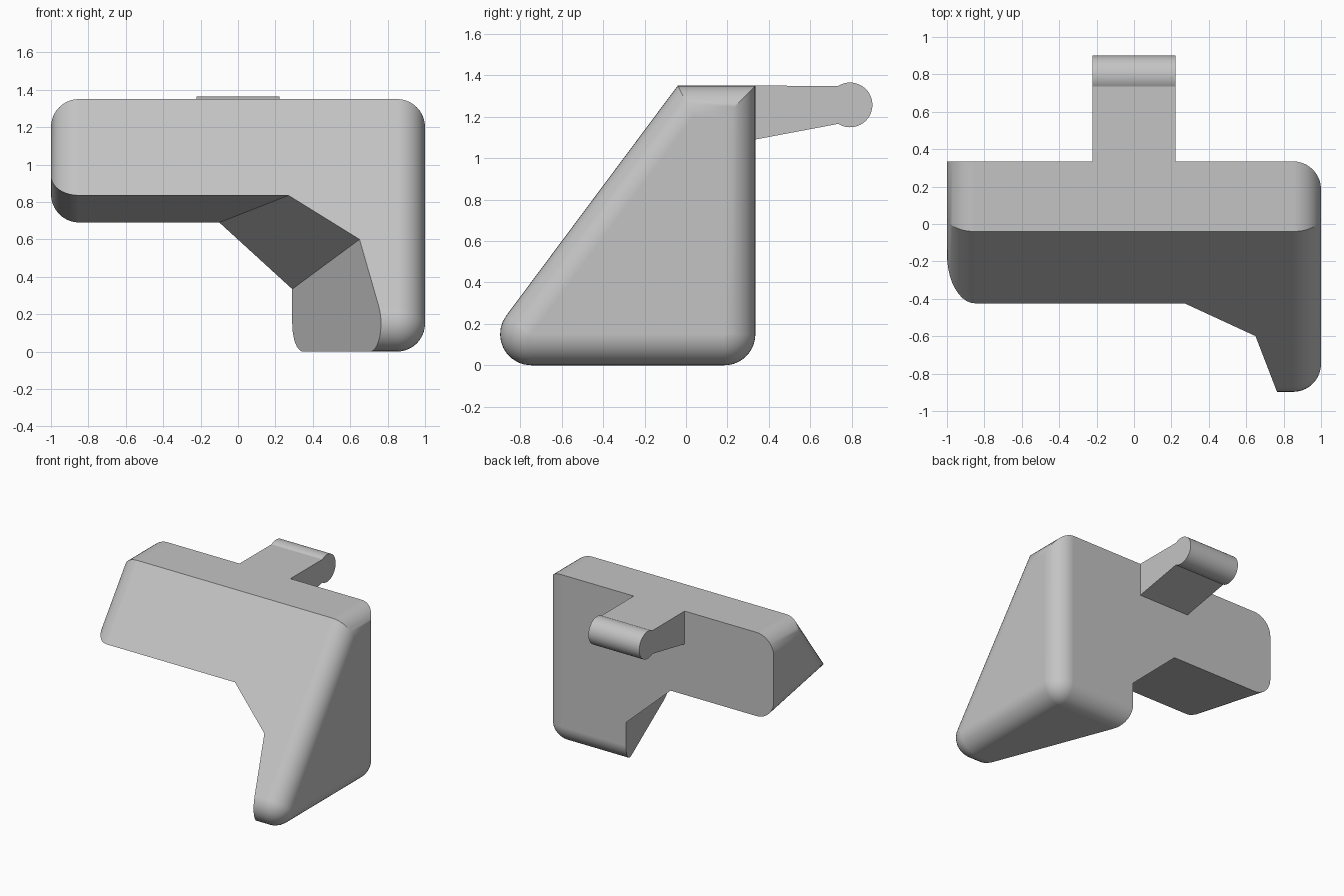
import bpy, bmesh
from math import cos, sin, pi, radians, atan2
from mathutils import Vector

cube = bpy.data.objects.get("Cube")
if cube:
    bpy.data.objects.remove(cube, do_unlink=True)

R = 0.15            # fillet radius
STEPS = 10          # segments per fillet
BACK, TOP = 0.335, 1.35
JOIN = -0.3         # where the side arm meets the leg block
TOP_FRONT = Vector((-0.04, TOP))
ARM_FRONT = Vector((-0.424, 0.835))
ARM_BACK = Vector((BACK, 0.69))

grey = bpy.data.materials.new("light grey")
grey.use_nodes = True
colour = (0.55, 0.55, 0.55, 1)
grey.diffuse_color = colour
grey.node_tree.nodes["Principled BSDF"].inputs["Base Color"].default_value = colour


def outward(a, b):
    """Unit normal to the left of the line a to b."""
    d = (b - a).normalized()
    return Vector((-d.y, d.x))


def inset_step(n1, n2):
    """Corner movement for a unit inset of both adjoining lines."""
    det = n1.x * n2.y - n1.y * n2.x
    return Vector(((n1.y - n2.y) / det, (n2.x - n1.x) / det))


SLOPE = outward(ARM_FRONT, TOP_FRONT)
UNDER = outward(ARM_BACK, ARM_FRONT) * -1
if UNDER.y > 0:
    UNDER.negate()
UP = Vector((0, 1))


def arc(centre, radius, start, end, steps):
    return [Vector((centre[0] + radius * cos(start + (end - start) * i / steps),
                    centre[1] + radius * sin(start + (end - start) * i / steps)))
            for i in range(steps + 1)]


def leg_ring(d):
    """Side profile of the full block, inset by d all round."""
    slope_dir = Vector((SLOPE.y, -SLOPE.x))
    t = (R - TOP) / slope_dir.y
    toe_y = (TOP_FRONT + slope_dir * t).x
    # move along z = R until the centre lies R inside the slope
    toe_y -= R / SLOPE.x
    angle = atan2(SLOPE.y, SLOPE.x) - 2 * pi
    return ([TOP_FRONT + d * inset_step(SLOPE, UP), Vector((BACK - d, TOP - d))]
            + arc((BACK - R, R), R - d, 0, -pi / 2, STEPS)
            + arc((toe_y, R), R - d, -pi / 2, angle, STEPS))


def arm_ring(d):
    """Side profile of the arm, inset by d except at the back."""
    return [TOP_FRONT + d * inset_step(SLOPE, UP), Vector((BACK, TOP - d)),
            ARM_BACK + Vector((0, -d / UNDER.y)),
            ARM_FRONT + d * inset_step(SLOPE, UNDER)]


def loft(bm, rings):
    """Skin (x, profile) rings and cap both ends."""
    rows = [[bm.verts.new((x, p.x, p.y)) for p in ring] for x, ring in rings]
    n = len(rows[0])
    for a, b in zip(rows, rows[1:]):
        for i in range(n):
            bm.faces.new((a[i], a[(i + 1) % n], b[(i + 1) % n], b[i]))
    bm.faces.new(rows[0])
    bm.faces.new(rows[-1])


def finish(bm, name):
    bmesh.ops.remove_doubles(bm, verts=bm.verts, dist=0.0005)
    bmesh.ops.recalc_face_normals(bm, faces=bm.faces)
    mesh = bpy.data.meshes.new(name)
    bm.to_mesh(mesh)
    bm.free()
    obj = bpy.data.objects.new(name, mesh)
    bpy.context.collection.objects.link(obj)
    mesh.materials.append(grey)
    return obj


def select_only(obj):
    bpy.ops.object.select_all(action='DESELECT')
    obj.select_set(True)
    bpy.context.view_layer.objects.active = obj


def smooth(obj):
    select_only(obj)
    bpy.ops.object.shade_smooth_by_angle(angle=radians(20))
    mod = obj.modifiers.new("flat_face_normals", 'WEIGHTED_NORMAL')
    mod.keep_sharp = True


angles = [pi / 2 * i / STEPS for i in range(STEPS + 1)]

# Leg block with a rounded outer end
bm = bmesh.new()
loft(bm, [(JOIN, leg_ring(0))]
     + [(1 - R + R * sin(a), leg_ring(R * (1 - cos(a)))) for a in angles])
body = finish(bm, "wedge_body")

# Cutter for the undercut: a box trimmed by three planes
bm = bmesh.new()
bmesh.ops.create_cube(bm, size=3)
bmesh.ops.translate(bm, verts=bm.verts, vec=(0.8, 0, 0))
arm_corner = Vector((0.27, *ARM_FRONT))
arm_inner = Vector((-0.1, *ARM_BACK))
knee = Vector((0.65, -0.6, 0.6))
knee_inner = Vector((0.29, BACK, 0.335))
for point, normal in (
        (arm_inner, Vector((0, -UNDER.x, -UNDER.y))),
        (arm_inner, (knee - arm_corner).cross(arm_inner - arm_corner)),
        (knee, (knee_inner - knee).cross(Vector((0, 0, 1))))):
    bmesh.ops.bisect_plane(bm, geom=bm.verts[:] + bm.edges[:] + bm.faces[:],
                           plane_co=point, plane_no=normal, clear_outer=True)
    bmesh.ops.holes_fill(bm, edges=bm.edges[:], sides=0)
cutter = finish(bm, "undercut_cutter")
cutter.hide_render = True

mod = body.modifiers.new("undercut", 'BOOLEAN')
mod.operation, mod.solver, mod.object = 'DIFFERENCE', 'EXACT', cutter
select_only(body)
bpy.ops.object.modifier_apply(modifier=mod.name)
bpy.data.objects.remove(cutter, do_unlink=True)

# Side arm with a rounded far end, welded to the block
bm = bmesh.new()
bm.from_mesh(body.data)
loft(bm, [(-1 + R - R * sin(a), arm_ring(R * (1 - cos(a)))) for a in reversed(angles)]
     + [(JOIN, arm_ring(0))])
bmesh.ops.delete(bm, geom=[f for f in bm.faces
                           if all(abs(v.co.x - JOIN) < 0.001 for v in f.verts)],
                 context='FACES')
bmesh.ops.remove_doubles(bm, verts=bm.verts, dist=0.001)
bmesh.ops.recalc_face_normals(bm, faces=bm.faces)
bmesh.ops.dissolve_limit(bm, angle_limit=radians(0.3), verts=bm.verts, edges=bm.edges)
bm.to_mesh(body.data)
bm.free()
smooth(body)

# Rear tab ending in a round bar
profile = ([Vector((BACK, 1.09)), Vector((BACK, TOP))]
           + arc((0.792, 1.257), 0.108, radians(122), radians(-122), 32))
bm = bmesh.new()
loft(bm, [(-0.222, profile), (0.222, profile)])
smooth(finish(bm, "rear_tab"))
